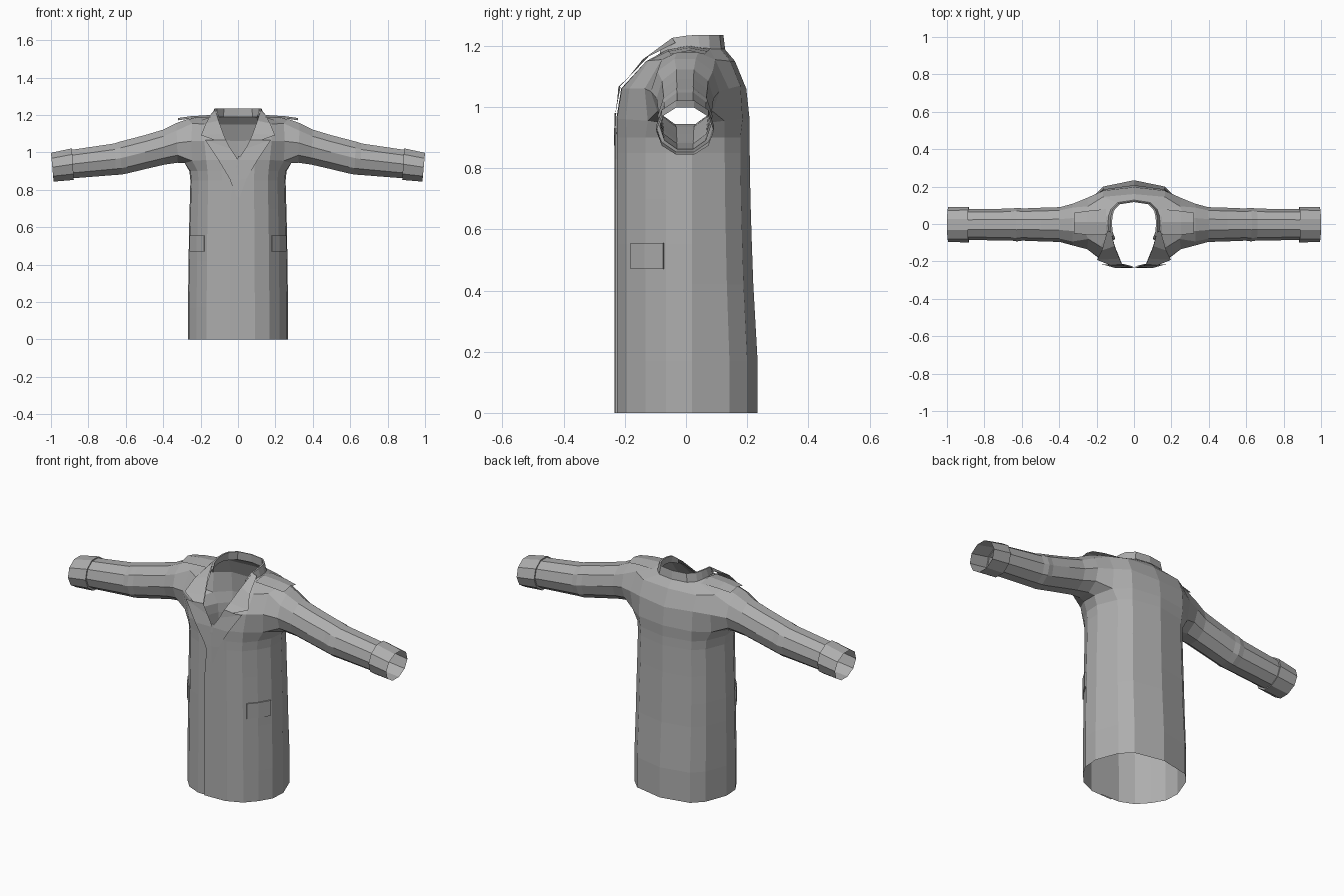
import bpy, math

cloth = bpy.data.materials.new("grey cloth")
cloth.diffuse_color = (0.42, 0.42, 0.42, 1)


def make(name, verts, faces, mirror=True):
    me = bpy.data.meshes.new(name)
    me.from_pydata(verts, [], faces)
    me.materials.append(cloth)
    ob = bpy.data.objects.new(name, me)
    bpy.context.collection.objects.link(ob)
    if mirror:
        m = ob.modifiers.new("mirror", "MIRROR")
        m.use_clip = True
        m.merge_threshold = 0.0005
    return ob


def strip(name, a, b, mirror=True):
    """Ribbon of quads between two edges."""
    n = len(a)
    return make(name, a + b, [(i, i + 1, n + i + 1, n + i) for i in range(n - 1)], mirror)


# Coat body: half outline from front centre to back centre, lofted upward
outline = [(0, -.226), (.09, -.226), (.168, -.193), (.222, -.133), (.262, -.066),
           (.268, .02), (.222, .142), (.165, .2), (0, .234)]
levels = [(0, 1, 1), (.17, 1, 1), (.42, .985, .94), (.55, .98, .92), (.7, .965, .9),
          (.85, .95, .89), (.9, .97, .89)]     # height, width scale, back depth scale
rows = [[(x * sx, y * (sy if y > .05 else 1), z) for x, y in outline] for z, sx, sy in levels]
rows += [
    [(0, -.228, .96), (.09, -.226, .96), (.17, -.197, .96), (.245, -.125, .955), (.285, -.05, .943),
     (.285, .03, .943), (.245, .125, .955), (.165, .185, .96), (0, .208, .96)],
    [(.065, -.212, 1.06), (.115, -.21, 1.06), (.18, -.185, 1.06), (.25, -.135, 1.06), (.3, -.1, 1.06),
     (.3, .1, 1.06), (.25, .14, 1.06), (.165, .178, 1.07), (0, .197, 1.06)],
    [(.1, -.125, 1.15), (.135, -.13, 1.15), (.18, -.12, 1.152), (.245, -.08, 1.155), (.27, -.03, 1.178),
     (.27, .04, 1.178), (.245, .095, 1.155), (.165, .145, 1.15), (0, .16, 1.15)],
    [(.112, -.085, 1.175), (.122, -.065, 1.185), (.128, -.045, 1.19), (.132, -.02, 1.195), (.134, 0, 1.195),
     (.132, .04, 1.195), (.122, .075, 1.192), (.085, .112, 1.19), (0, .126, 1.19)],
]
N = len(outline)
verts = [p for r in rows for p in r]
faces = []
for r in range(len(rows) - 1):
    for j in range(N - 1):
        if r in (7, 8) and j in (3, 4, 5):      # armhole
            continue
        faces.append((r * N + j, r * N + j + 1, (r + 1) * N + j + 1, (r + 1) * N + j))

# Sleeve: ten-sided rings joined to the armhole loop
sleeve = [(.33, .945, 1.157, .112), (.4, .935, 1.122, .093), (.5, .912, 1.092, .09),
          (.6, .888, 1.066, .086), (.63, .882, 1.058, .09), (.66, .88, 1.048, .085),
          (.89, .862, 1.014, .083)]             # x, bottom, top, half depth


def ring(x, bottom, top, ry, lean=.0):
    out = []
    for i in range(10):
        a = math.radians(-144 + 36 * i)
        s = math.sin(a) / math.sin(math.radians(72))
        out.append((x + lean * (s - 1) / 2, -.003 + ry * math.cos(a),
                    (top + bottom) / 2 + s * (top - bottom) / 2))
    return out


def bridge(a, b):
    n = len(a)
    return [(a[i], a[(i + 1) % n], b[(i + 1) % n], b[i]) for i in range(n)]


loop = [7 * N + j for j in (3, 4, 5, 6)] + [8 * N + 6] + [9 * N + j for j in (6, 5, 4, 3)] + [8 * N + 3]
for spec in sleeve:
    new = list(range(len(verts), len(verts) + 10))
    verts += ring(*spec, lean=.008)
    faces += bridge(loop, new)
    loop = new
make("coat_body_and_sleeves", verts, faces)

# Cuffs: wider band at the sleeve ends, open at the wrist
cv = (ring(.89, .862, 1.014, .083, .008) + ring(.888, .853, 1.022, .095, .01)
      + ring(1.0, .844, .998, .094, .014))
make("cuffs", cv, bridge(list(range(10)), list(range(10, 20)))
     + bridge(list(range(10, 20)), list(range(20, 30))))

# Standing collar round the back and sides of the neck
low = [(.112, -.085, 1.172), (.134, -.045, 1.188), (.14, 0, 1.193), (.136, .045, 1.193),
       (.124, .078, 1.19), (.087, .115, 1.19), (0, .128, 1.19)]
top = [(.11, -.085, 1.195), (.122, -.045, 1.226), (.127, 0, 1.233), (.124, .04, 1.236),
       (.115, .075, 1.236), (.08, .11, 1.236), (0, .122, 1.236)]
strip("collar_stand", low, top)
strip("collar_lining", [(x * .9, y * .93, z) for x, y, z in low], [(x * .93, y * .96, z) for x, y, z in top])
strip("collar_edge", top, [(x * .93, y * .96, z) for x, y, z in top])

# Folded collar leaf and notched lapel
strip("collar_leaf",
      [(.122, -.045, 1.226), (.104, -.118, 1.17), (.078, -.185, 1.1), (.065, -.215, 1.068)],
      [(.142, -.035, 1.21), (.172, -.142, 1.155), (.198, -.192, 1.092), (.125, -.221, 1.066)])
strip("lapel",
      [(.065, -.215, 1.068), (.04, -.225, 1.02), (.005, -.233, .96), (0, -.235, .85), (0, -.235, .76)],
      [(.125, -.221, 1.066), (.175, -.214, 1.066), (.105, -.234, .96), (.045, -.236, .86), (.008, -.236, .76)])

# Overlapping front edge
strip("front_overlap",
      [(-.045, -.234, 0), (-.045, -.234, .6), (-.043, -.234, .73), (-.03, -.234, .83), (-.008, -.234, .93),
       (0, -.234, .98)],
      [(.085, -.23, 0), (.085, -.23, .6), (.085, -.23, .73), (.08, -.23, .83), (.07, -.23, .93),
       (.04, -.228, .98)], False)
strip("front_overlap_edge",
      [(-.045, -.234, 0), (-.045, -.234, .6), (-.043, -.234, .73), (-.03, -.234, .83), (-.008, -.234, .93)],
      [(-.045, -.224, 0), (-.045, -.224, .6), (-.043, -.224, .73), (-.03, -.224, .83), (-.008, -.224, .93)], False)

# Shoulder boards: thin plates on top of the shoulders
sh = strip("shoulder_boards",
           [(.15, -.06, 1.188), (.25, -.058, 1.182), (.32, -.05, 1.172)],
           [(.15, .01, 1.2), (.25, .01, 1.194), (.32, .01, 1.184)])
strip("shoulder_boards_back",
      [(.15, .01, 1.2), (.25, .01, 1.194), (.32, .01, 1.184)],
      [(.15, .08, 1.188), (.25, .07, 1.182), (.32, .06, 1.172)])

# Pocket flaps wrapped round the front corners
path = [(.183, -.182), (.223, -.136), (.26, -.076)]
flap = strip("pocket_flaps", [(x, y, .47) for x, y in path], [(x, y, .556) for x, y in path])
flap.modifiers.new("thickness", "SOLIDIFY").thickness = .008
